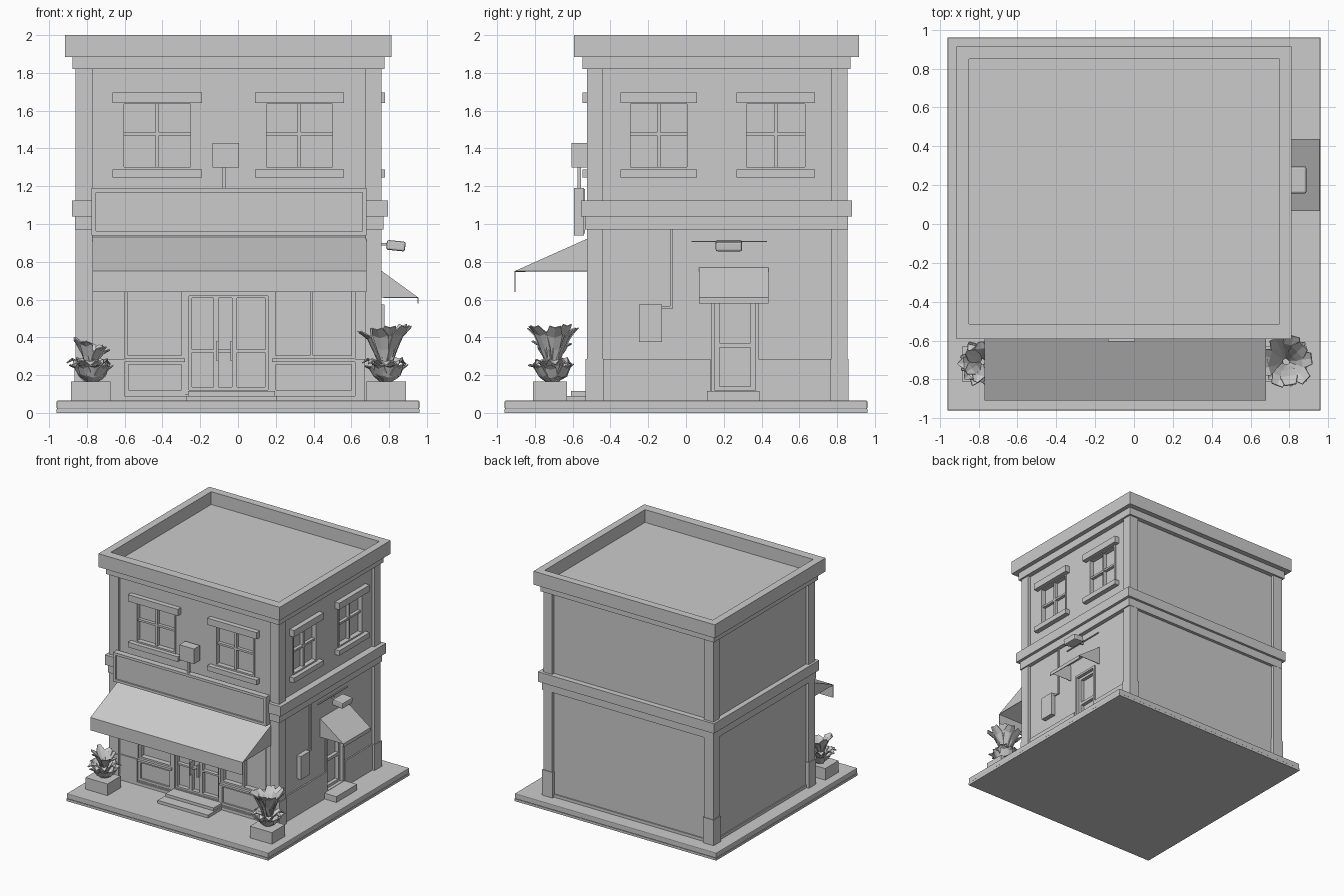
import bpy, bmesh, math, random
from mathutils import Vector

if "Cube" in bpy.data.objects:
    bpy.data.objects.remove(bpy.data.objects["Cube"])

WF, WR = -0.505, 0.735          # outer planes of the front and right walls


def mesh_object(name, verts, faces):
    me = bpy.data.meshes.new(name)
    me.from_pydata(verts, [], faces)
    bm = bmesh.new()
    bm.from_mesh(me)
    bmesh.ops.recalc_face_normals(bm, faces=bm.faces)
    bm.to_mesh(me)
    bm.free()
    ob = bpy.data.objects.new(name, me)
    bpy.context.collection.objects.link(ob)
    return ob


def box(name, x0, x1, y0, y1, z0, z1, bevel=0):
    v = [(x, y, z) for x in (x0, x1) for y in (y0, y1) for z in (z0, z1)]
    f = [(0, 1, 3, 2), (4, 6, 7, 5), (0, 4, 5, 1), (2, 3, 7, 6), (0, 2, 6, 4), (1, 5, 7, 3)]
    ob = mesh_object(name, v, f)
    if bevel:
        m = ob.modifiers.new("bevel", 'BEVEL')
        m.width, m.segments = bevel, 2
    return ob


def place(side, u, d, z):
    """Wall coordinates: u along the wall, d outward."""
    return (u, WF - d, z) if side == 'front' else (WR + d, u, z)


def wbox(name, side, u0, u1, z0, z1, d0, d1, bevel=0):
    a, b = place(side, u0, d0, z0), place(side, u1, d1, z1)
    lo, hi = [min(p) for p in zip(a, b)], [max(p) for p in zip(a, b)]
    return box(name, lo[0], hi[0], lo[1], hi[1], lo[2], hi[2], bevel)


def cut(target, cutter):
    m = target.modifiers.new("cut", 'BOOLEAN')
    m.operation, m.object, m.solver = 'DIFFERENCE', cutter, 'EXACT'
    bpy.context.view_layer.objects.active = target
    bpy.ops.object.modifier_apply(modifier=m.name)
    bpy.data.objects.remove(cutter)


def frame(name, side, u0, u1, z0, z1, d0, d1, w):
    wbox(name + "_left", side, u0, u0 + w, z0, z1, d0, d1)
    wbox(name + "_right", side, u1 - w, u1, z0, z1, d0, d1)
    wbox(name + "_top", side, u0 + w, u1 - w, z1 - w, z1, d0, d1)
    wbox(name + "_bottom", side, u0 + w, u1 - w, z0, z0 + w, d0, d1)


def awning(name, side, u0, u1, z_top, d_out, z_edge, z_low):
    prof = [(0, z_top), (d_out, z_edge), (d_out, z_low), (0, z_edge)]
    v = [place(side, u, d, z) for u in (u0, u1) for d, z in prof]
    ob = mesh_object(name, v, [(0, 1, 5, 4), (1, 2, 6, 5), (0, 3, 1), (4, 5, 7)])
    m = ob.modifiers.new("thickness", 'SOLIDIFY')
    m.thickness = 0.006
    return ob


# ground slab
box("base_lower", -0.96, 0.96, -0.96, 0.96, 0, 0.02)
box("base_slab", -0.96, 0.96, -0.96, 0.96, 0.02, 0.065, 0.006)

# walls
walls = box("walls", -0.835, WR, WF, 0.83, 0.05, 1.85)

# corner pillars with plinths
for i, (xa, xb) in enumerate(((-0.86, -0.77), (0.675, 0.76))):
    for j, (ya, yb) in enumerate(((-0.525, -0.44), (0.77, 0.855))):
        box(f"pillar_{i}{j}", xa, xb, ya, yb, 0.06, 1.83)
        box(f"pillar_plinth_{i}{j}", xa - 0.006, xb + 0.006, ya - 0.006, yb + 0.006, 0.06, 0.285)
box("base_trim", -0.845, 0.745, -0.515, 0.84, 0.06, 0.09)

# middle band and roof cornice
box("band_lower", -0.862, 0.77, -0.535, 0.857, 0.97, 1.04)
box("band_upper", -0.88, 0.795, -0.555, 0.878, 1.04, 1.125)
box("cornice_lower", -0.875, 0.775, -0.548, 0.87, 1.82, 1.89)
parapet = box("parapet", -0.915, 0.812, -0.592, 0.915, 1.885, 2.0)
cut(parapet, box("pit", -0.85, 0.75, -0.515, 0.85, 1.8, 2.1))

# upper windows
for side, u0, u1 in (('front', -0.62, -0.235), ('front', 0.135, 0.515),
                     ('right', -0.31, 0.02), ('right', 0.305, 0.645)):
    cut(walls, wbox("c", side, u0, u1, 1.285, 1.65, -0.035, 0.1))
    frame("window_frame", side, u0, u1, 1.285, 1.65, -0.036, 0.006, 0.016)
    um = (u0 + u1) / 2
    wbox("window_mullion", side, um - 0.009, um + 0.009, 1.29, 1.64, -0.036, -0.006)
    wbox("window_rail", side, u0, u1, 1.468, 1.485, -0.036, -0.008)
    ext = 0.045 if side == 'front' else 0.037
    wbox("window_lintel", side, u0 - ext, u1 + ext, 1.64, 1.697, -0.01, 0.042)
    wbox("window_sill", side, u0 - ext, u1 + ext, 1.245, 1.288, -0.01, 0.042)

# shop front: recess, lower panels, glazing bars
cut(walls, wbox("c", 'front', -0.6, 0.62, 0.1, 0.9, -0.06, 0.1))
for u0, u1 in ((-0.6, -0.28), (0.18, 0.62)):
    wbox("shop_stall_riser", 'front', u0, u1, 0.1, 0.27, -0.065, -0.02)
    frame("riser_panel", 'front', u0, u1, 0.1, 0.275, -0.03, -0.005, 0.02)
    wbox("shop_sill", 'front', u0, u1, 0.27, 0.288, -0.065, 0.008)
    frame("shop_window_frame", 'front', u0, u1, 0.285, 0.9, -0.065, -0.015, 0.018)
wbox("shop_mullion", 'front', 0.38, 0.398, 0.285, 0.9, -0.065, -0.015)
for u0, u1 in ((-0.77, -0.6), (0.62, 0.68)):
    wbox("front_plinth", 'front', u0, u1, 0.06, 0.285, -0.02, 0.01)

# front doors with panes and handles
frame("door_frame", 'front', -0.28, 0.18, 0.1, 0.64, -0.065, -0.01, 0.02)
wbox("door_header", 'front', -0.28, 0.18, 0.62, 0.9, -0.065, -0.01)
for u0, u1 in ((-0.26, -0.115), (-0.12, -0.015), (-0.02, 0.16)):
    frame("door_leaf", 'front', u0, u1, 0.12, 0.625, -0.062, -0.025, 0.016)
    wbox("door_rail", 'front', u0, u1, 0.32, 0.335, -0.062, -0.028)
for u in (-0.115, -0.04):
    wbox("door_handle", 'front', u, u + 0.012, 0.275, 0.38, -0.03, 0.0)
box("step_lower", -0.275, 0.205, -0.70, WF, 0.06, 0.09)
box("step_upper", -0.265, 0.195, -0.61, WF + 0.06, 0.06, 0.115)

# front awning and name board
awning("front_awning", 'front', -0.77, 0.68, 0.93, 0.403, 0.75, 0.64)
wbox("sign_board", 'front', -0.765, 0.67, 0.95, 1.185, 0.03, 0.075)
frame("sign_border", 'front', -0.775, 0.68, 0.94, 1.19, 0.035, 0.088, 0.022)

# small box on a post above the sign
box("post_box", -0.135, 0.005, -0.605, -0.525, 1.3, 1.43)
box("post", -0.082, -0.064, -0.575, -0.557, 1.15, 1.3)

# side wall plinth, door, step
for u0, u1 in ((-0.44, 0.13), (0.385, 0.78)):
    wbox("side_plinth", 'right', u0, u1, 0.06, 0.285, -0.02, 0.012)
cut(walls, wbox("c", 'right', 0.135, 0.385, 0.1, 0.62, -0.05, 0.1))
frame("side_door_frame", 'right', 0.135, 0.385, 0.1, 0.62, -0.055, 0.008, 0.018)
frame("side_door_leaf", 'right', 0.153, 0.367, 0.115, 0.605, -0.052, -0.02, 0.025)
wbox("side_door_rail", 'right', 0.153, 0.367, 0.345, 0.37, -0.052, -0.02)
wbox("side_step", 'right', 0.11, 0.39, 0.06, 0.115, -0.05, 0.125)
awning("side_awning", 'right', 0.068, 0.437, 0.77, 0.22, 0.61, 0.58)

# side lamp on a thin rail, wall board and conduit
lamp = box("side_lamp", -0.05, 0.05, -0.07, 0.07, -0.026, 0.026, 0.01)
lamp.location, lamp.rotation_euler = (0.836, 0.227, 0.885), (0, 0.1, 0)
wbox("lamp_rail", 'right', 0.03, 0.43, 0.904, 0.911, -0.01, 0.01)
wbox("lamp_arm", 'right', 0.22, 0.234, 0.885, 0.899, -0.01, 0.06)
wbox("wall_board", 'right', -0.25, -0.127, 0.375, 0.575, -0.01, 0.04)
wbox("conduit_vertical", 'right', -0.086, -0.07, 0.553, 0.975, -0.005, 0.012)
wbox("conduit_foot", 'right', -0.13, -0.07, 0.553, 0.567, -0.005, 0.012)


# potted plants: tiers of folded leaves following a (radius, height, half width) profile
def plant(name, cx, cy, tiers, seed):
    rnd = random.Random(seed)
    verts, faces = [], []
    for n, lean, prof in tiers:
        for k in range(n):
            a = math.tau * (k + rnd.uniform(-0.2, 0.2)) / n
            s = rnd.uniform(0.85, 1.08)
            out, tan = Vector((math.cos(a), math.sin(a), 0)), Vector((-math.sin(a), math.cos(a), 0))
            start = len(verts)
            for i, (r, z, w) in enumerate(prof):
                h = z + lean * out.x * i / len(prof) + rnd.uniform(-0.008, 0.008)
                mid = Vector((cx, cy, h)) + out * r * s
                lift = Vector((0, 0, 0.3 * w))
                verts += [mid - tan * w + lift, mid, mid + tan * w + lift]
            for i in range(len(prof) - 1):
                b = start + 3 * i
                faces += [(b, b + 1, b + 4, b + 3), (b + 1, b + 2, b + 5, b + 4)]
    ob = mesh_object(name, [tuple(v) for v in verts], faces)
    m = ob.modifiers.new("thickness", 'SOLIDIFY')
    m.thickness = 0.006


low = [(0.02, 0.16, 0.02), (0.07, 0.19, 0.035), (0.10, 0.235, 0.03), (0.135, 0.255, 0.004)]
mid = [(0.02, 0.2, 0.02), (0.05, 0.25, 0.035), (0.09, 0.275, 0.03), (0.12, 0.262, 0.004)]
top_small = [(0.015, 0.24, 0.02), (0.04, 0.30, 0.03), (0.07, 0.34, 0.035), (0.105, 0.365, 0.012)]
top_large = [(0.02, 0.24, 0.02), (0.055, 0.33, 0.035), (0.09, 0.395, 0.045), (0.14, 0.44, 0.03)]

for name, x, tiers in (
        ("left", -0.78, [(9, 0, low), (8, 0, mid), (7, -0.035, top_small)]),
        ("right", 0.785, [(9, 0, low), (8, 0, mid), (9, 0.02, top_large)])):
    box(name + "_pot", x - 0.105, x + 0.105, -0.81, -0.63, 0.06, 0.165)
    plant(name + "_plant", x, -0.71, tiers, 4)
